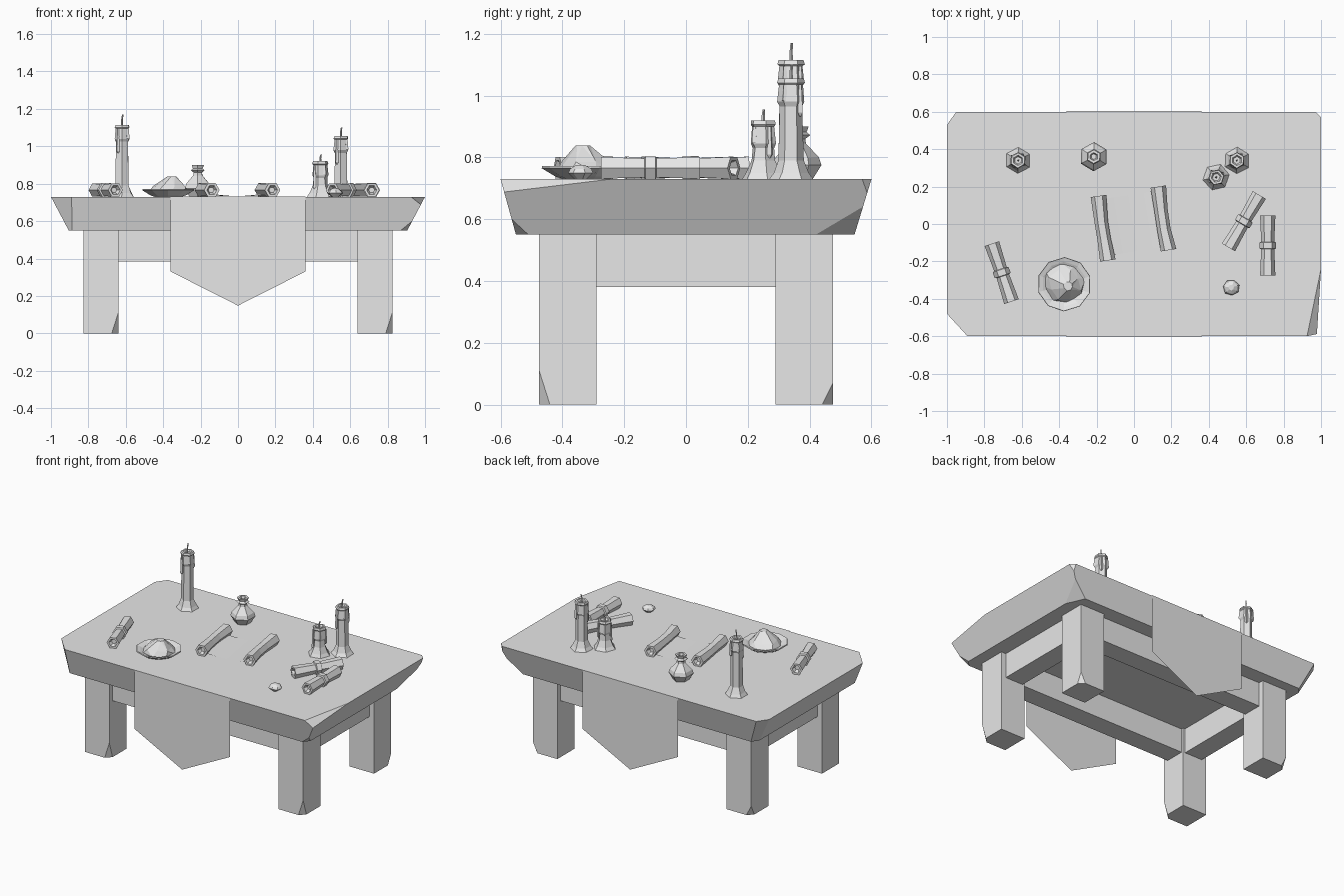
import bpy
import bmesh
import math
import random
from mathutils import Vector, Matrix

random.seed(4)
cube = bpy.data.objects.get("Cube")
if cube:
    bpy.data.objects.remove(cube, do_unlink=True)

grey = bpy.data.materials.new("plain_grey")
grey.use_nodes = True
grey.diffuse_color = (0.8, 0.8, 0.8, 1)
grey.node_tree.nodes["Principled BSDF"].inputs["Base Color"].default_value = (0.8, 0.8, 0.8, 1)

TOP = 0.73      # height of the table surface
UNDER = 0.55    # height of its underside


def finish(name, bm):
    bmesh.ops.recalc_face_normals(bm, faces=bm.faces)
    mesh = bpy.data.meshes.new(name)
    bm.to_mesh(mesh)
    bm.free()
    mesh.materials.append(grey)
    obj = bpy.data.objects.new(name, mesh)
    bpy.context.collection.objects.link(obj)
    return obj


def loft(bm, rings, caps=True):
    """Skin a list of equal-length point rings."""
    loops = [[bm.verts.new(p) for p in ring] for ring in rings]
    n = len(loops[0])
    for a, b in zip(loops, loops[1:]):
        for i in range(n):
            j = (i + 1) % n
            bm.faces.new((a[i], a[j], b[j], b[i]))
    if caps:
        bm.faces.new(loops[0][::-1])
        bm.faces.new(loops[-1])


def rect(x0, x1, y0, y1, z):
    return [(x0, y0, z), (x1, y0, z), (x1, y1, z), (x0, y1, z)]


def chip(bm, a, b, c):
    """Slice off the corner lying outside the plane through three points."""
    a, b, c = Vector(a), Vector(b), Vector(c)
    normal = (b - a).cross(c - a).normalized()
    middle = sum((v.co for v in bm.verts), Vector()) / len(bm.verts)
    if normal.dot(middle - a) > 0:
        normal.negate()
    geom = bm.verts[:] + bm.edges[:] + bm.faces[:]
    bmesh.ops.bisect_plane(bm, geom=geom, plane_co=a, plane_no=normal, clear_outer=True)
    bmesh.ops.holes_fill(bm, edges=[e for e in bm.edges if e.is_boundary], sides=0)


def ring(x, y, z, r, n, turn=0.0, wobble=0.0):
    pts = []
    for i in range(n):
        ang = turn + math.tau * i / n
        k = r * (1 + random.uniform(-wobble, wobble))
        pts.append((x + k * math.cos(ang), y + k * math.sin(ang), z))
    return pts


def lathe(bm, x, y, profile, n, turn=0.0, wobble=0.0):
    loft(bm, [ring(x, y, z, r, n, turn, wobble) for r, z in profile])


# Tabletop: tapered slab with hewn corners
bm = bmesh.new()
loft(bm, [rect(-0.905, 0.905, -0.55, 0.545, UNDER), rect(-1, 1, -0.6, 0.6, TOP)])
chip(bm, (-1, -0.48, TOP), (-0.89, -0.6, TOP), (-0.9, -0.535, UNDER))
chip(bm, (-1, 0.53, TOP), (-0.95, 0.6, TOP), (-0.905, 0.5, UNDER))
chip(bm, (1, -0.24, TOP), (0.925, -0.6, TOP), (0.975, -0.59, 0.69))
chip(bm, (0.905, -0.51, UNDER), (0.87, -0.55, UNDER), (0.92, -0.56, 0.59))
chip(bm, (0.905, 0.42, UNDER), (0.85, 0.545, UNDER), (0.952, 0.573, 0.64))
chip(bm, (1, 0.57, TOP), (0.97, 0.6, TOP), (0.978, 0.585, 0.69))
finish("tabletop", bm)

# Legs, with one chipped foot corner each
for sx, sy, side in ((-1, -1, "front_right"), (1, -1, "front_left"),
                     (-1, 1, "back_right"), (1, 1, "back_left")):
    bm = bmesh.new()
    xs = sorted((sx * 0.64, sx * 0.825))
    ys = sorted((sy * 0.29, sy * 0.475))
    loft(bm, [rect(*xs, *ys, 0), rect(*xs, *ys, UNDER)])
    cx = sx * 0.825
    cy = sy * 0.475
    inward = sx
    if side == "front_right":
        cx, inward = sx * 0.64, -sx
    h = 0.11 if sy < 0 else 0.07
    chip(bm, (cx - inward * 0.035, cy, 0), (cx, cy - sy * 0.035, 0), (cx, cy, h))
    finish(side + "_leg", bm)

# Aprons between the legs
for s, a, b in ((-1, "front", "right"), (1, "back", "left")):
    bm = bmesh.new()
    ys = sorted((s * 0.305, s * 0.44))
    loft(bm, [rect(-0.65, 0.65, *ys, 0.385), rect(-0.65, 0.65, *ys, UNDER)])
    finish(a + "_apron", bm)
    bm = bmesh.new()
    xs = sorted((s * 0.655, s * 0.79))
    loft(bm, [rect(*xs, -0.3, 0.3, 0.38), rect(*xs, -0.3, 0.3, UNDER)])
    finish(b + "_apron", bm)

# Table runner: flat on top, hanging to a point on both long sides
bm = bmesh.new()
W, Y, Z = 0.36, 0.603, TOP + 0.002
left = [bm.verts.new((-W, s * Y, Z)) for s in (-1, 1)]
right = [bm.verts.new((W, s * Y, Z)) for s in (-1, 1)]
bm.faces.new((left[0], right[0], right[1], left[1]))
for i, s in enumerate((-1, 1)):
    hem = [bm.verts.new((x, s * Y, z)) for x, z in ((W, 0.33), (0, 0.148), (-W, 0.33))]
    bm.faces.new([left[i], right[i]] + hem)
finish("runner_cloth", bm)


# Candles: flared wax foot, shaft, swollen rim, drips and wick
def candle(name, x, y, top, wick, turn):
    bm = bmesh.new()
    profile = [(0.072, TOP), (0.057, TOP + 0.02), (0.04, TOP + 0.06), (0.036, top - 0.09),
               (0.044, top - 0.075), (0.038, top - 0.02), (0.044, top - 0.014),
               (0.04, top), (0.028, top), (0.02, top - 0.012)]
    lathe(bm, x, y, profile, 6, turn, 0.04)
    for k, length in enumerate((0.09, 0.06, 0.12, 0.05)):
        ang = turn + k * 1.6 + 0.4
        dx, dy = x + 0.037 * math.cos(ang), y + 0.037 * math.sin(ang)
        low = top - 0.02 - length
        lathe(bm, dx, dy, [(0.003, low - 0.012), (0.011, low), (0.006, top - 0.02)], 4, ang)
    mid = (top + wick) / 2
    loft(bm, [ring(x, y, top - 0.012, 0.006, 4), ring(x, y, mid, 0.005, 4),
              ring(x + 0.004, y + 0.002, wick, 0.004, 4)])
    finish(name, bm)


candle("tall_candle", -0.62, 0.34, 1.115, 1.17, 0.5)
candle("medium_candle", 0.55, 0.34, 1.055, 1.10, 0.5)
candle("short_candle", 0.44, 0.25, 0.92, 0.955, 0.2)

# Small bottle
bm = bmesh.new()
lathe(bm, -0.215, 0.36, [(0.05, TOP), (0.078, 0.775), (0.07, 0.8), (0.028, 0.845), (0.026, 0.86),
                         (0.042, 0.872), (0.03, 0.882), (0.037, 0.9), (0.022, 0.9),
                         (0.015, 0.88)], 6, 0.5)
finish("bottle", bm)

# Dish with a heap on it
bm = bmesh.new()
lathe(bm, -0.373, -0.322, [(0.075, TOP), (0.1, 0.738), (0.145, 0.765), (0.143, 0.772),
                           (0.12, 0.765), (0.085, 0.748)], 10, 0.3)
finish("dish", bm)
bm = bmesh.new()
loft(bm, [ring(-0.375, -0.315, 0.748, 0.112, 8, 0.2, 0.1),
          ring(-0.37, -0.32, 0.785, 0.085, 8, 0.4, 0.12),
          ring(-0.35, -0.33, 0.838, 0.025, 8, 0.5, 0.2)])
bmesh.ops.triangulate(bm, faces=bm.faces)
finish("heap", bm)


# Scrolls: six-sided rolls along a path of (x, y, radius), hollowed at the ends
def scroll(name, path, dent=0.025):
    bm = bmesh.new()
    pts = [Vector((x, y, 0)) for x, y, r in path]
    axis = (pts[-1] - pts[0]).normalized()
    side = Vector((-axis.y, axis.x, 0))
    rows = list(zip(pts, [r for x, y, r in path]))
    rows = ([(pts[0] + axis * dent, 0.016), (pts[0], 0.027)] + rows
            + [(pts[-1], 0.027), (pts[-1] - axis * dent, 0.016)])
    loft(bm, [[p + Vector((0, 0, TOP + 0.036)) + side * (r * math.cos(math.tau * i / 6))
               + Vector((0, 0, r * math.sin(math.tau * i / 6))) for i in range(6)]
              for p, r in rows])
    finish(name, bm)


def tied(name, start, end):
    a, b = Vector(start), Vector(end)
    steps = ((0, 0.041), (0.44, 0.035), (0.45, 0.045), (0.55, 0.045), (0.56, 0.035), (1, 0.041))
    scroll(name, [(*a.lerp(b, t), r) for t, r in steps])


tied("tied_scroll_right", (-0.76, -0.105), (-0.655, -0.415))
tied("tied_scroll_middle", (0.505, -0.125), (0.67, 0.155))
tied("tied_scroll_left", (0.715, 0.045), (0.715, -0.275))
scroll("open_scroll_roll_right", [(-0.19, 0.15, 0.042), (-0.175, 0.01, 0.036),
                                  (-0.16, -0.08, 0.036), (-0.14, -0.195, 0.042)])
scroll("open_scroll_roll_left", [(0.13, 0.2, 0.042), (0.145, 0.07, 0.036),
                                 (0.16, -0.03, 0.036), (0.185, -0.14, 0.042)])

# Unrolled sheet between the two open rolls
bm = bmesh.new()
far, near = [], []
for i in range(5):
    t = i / 4
    sag = 0.003 + 0.012 * (2 * t - 1) ** 2
    far.append(bm.verts.new((-0.19 + 0.32 * t, 0.13 + 0.05 * t, TOP + sag)))
    near.append(bm.verts.new((-0.14 + 0.32 * t, -0.17 + 0.05 * t, TOP + sag)))
for i in range(4):
    bm.faces.new((near[i], near[i + 1], far[i + 1], far[i]))
finish("open_scroll_sheet", bm)

# Small pebble
bm = bmesh.new()
lathe(bm, 0.52, -0.34, [(0.02, TOP), (0.043, 0.75), (0.036, 0.763), (0.015, 0.775)], 7, 0.3, 0.06)
finish("pebble", bm)
